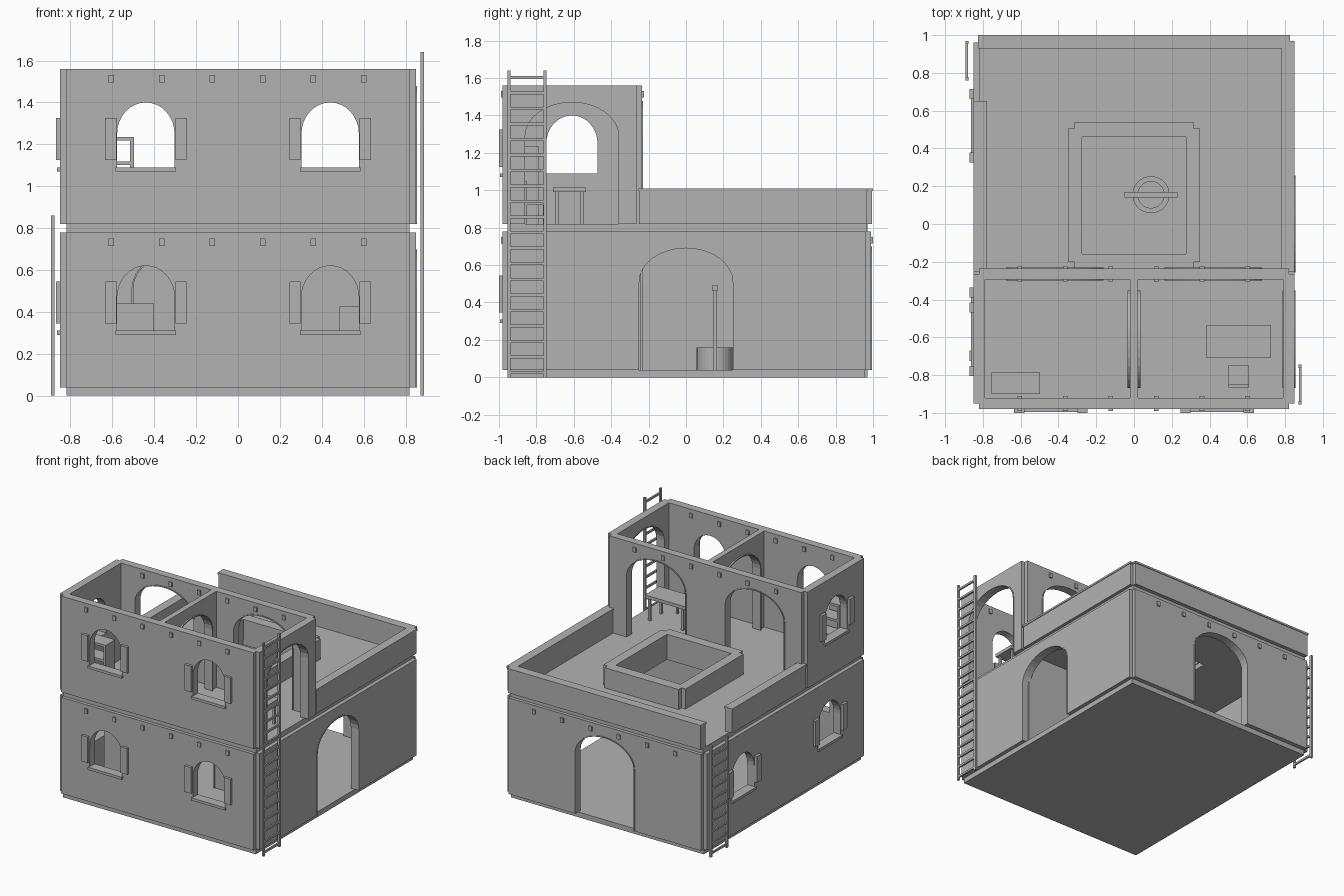
import bpy, bmesh, math
from mathutils import Vector

if "Cube" in bpy.data.objects:
    bpy.data.objects.remove(bpy.data.objects["Cube"], do_unlink=True)

clay = bpy.data.materials.new("grey_clay")
clay.use_nodes = True
grey = (0.45, 0.45, 0.45, 1)
clay.diffuse_color = grey
clay.node_tree.nodes["Principled BSDF"].inputs["Base Color"].default_value = grey


def finish(name, bm):
    bmesh.ops.recalc_face_normals(bm, faces=bm.faces)
    mesh = bpy.data.meshes.new(name)
    bm.to_mesh(mesh)
    bm.free()
    mesh.materials.append(clay)
    ob = bpy.data.objects.new(name, mesh)
    bpy.context.collection.objects.link(ob)
    return ob


def box(name, x0, x1, y0, y1, z0, z1):
    bm = bmesh.new()
    bmesh.ops.create_cube(bm, size=1)
    for v in bm.verts:
        v.co = Vector(((x0, x1)[v.co.x > 0], (y0, y1)[v.co.y > 0], (z0, z1)[v.co.z > 0]))
    return finish(name, bm)


def arch(name, axis, pos, depth, mid, half, z0, top, rise):
    """Arched prism running along an axis, centred at pos."""
    spring = top - rise
    outline = [(mid - half, z0)]
    for i in range(17):
        a = math.pi * (1 - i / 16)
        outline.append((mid + half * math.cos(a), spring + rise * math.sin(a)))
    outline.append((mid + half, z0))
    bm = bmesh.new()
    place = (lambda u, d, z: (d, u, z)) if axis == 'x' else (lambda u, d, z: (u, d, z))
    face = bm.faces.new([bm.verts.new(place(u, pos - depth, z)) for u, z in outline])
    new = bmesh.ops.extrude_face_region(bm, geom=[face])
    moved = [g for g in new["geom"] if isinstance(g, bmesh.types.BMVert)]
    bmesh.ops.translate(bm, verts=moved, vec=place(0, 2 * depth, 0))
    return finish(name, bm)


def cut(ob, *cutters):
    """Subtract the cutters from an object and discard them."""
    for c in cutters:
        mod = ob.modifiers.new("opening", 'BOOLEAN')
        mod.operation, mod.solver, mod.object = 'DIFFERENCE', 'EXACT', c
    graph = bpy.context.evaluated_depsgraph_get()
    ob.data = bpy.data.meshes.new_from_object(ob.evaluated_get(graph))
    ob.modifiers.clear()
    for c in cutters:
        bpy.data.objects.remove(c, do_unlink=True)


def doorway(wall, axis, pos, mid, floor):
    """Cut a tall arch and line it with a thin raised surround."""
    args = (axis, pos, 0.1, mid, 0.25, floor - 0.1, floor + 0.65, 0.18)
    cut(wall, arch("cutter", *args))
    trim = arch(wall.name + "_arch_trim", axis, pos, 0.034, mid, 0.258, floor, floor + 0.658, 0.188)
    cut(trim, arch("cutter", *args))


def window(wall, axis, pos, mid, floor):
    """Cut an arched window; add a sill and a pair of open shutters outside."""
    cut(wall, arch("cutter", axis, pos, 0.1, mid, 0.137, floor + 0.27, floor + 0.58, 0.15))
    face = pos - 0.03

    def fitting(name, u0, u1, out, z0, z1, inner=0.0):
        if axis == 'x':
            box(name, face - out, face + inner, u0, u1, z0, z1)
        else:
            box(name, u0, u1, face - out, face + inner, z0, z1)
    fitting(wall.name + "_sill", mid - 0.145, mid + 0.145, 0.014, floor + 0.25, floor + 0.27, 0.06)
    for s in (-1, 1):
        u = mid + s * 0.168
        fitting(wall.name + "_shutter", u - 0.027, u + 0.027, 0.02, floor + 0.305, floor + 0.505)


# Plinth and the slab between storeys, with an open light well
box("plinth", -0.82, 0.82, -0.955, 0.955, 0, 0.04)
slab = box("upper_floor", -0.82, 0.82, -0.955, 0.965, 0.78, 0.82)
cut(slab, box("cutter", -0.28, 0.275, -0.16, 0.46, 0.7, 0.9))

# Walls of each storey: the lower is deep, the upper covers the front only
for level, floor, back in (("lower", 0.04, 0.96), ("upper", 0.82, -0.265)):
    top = floor + 0.74
    front = box(level + "_front_wall", -0.82, 0.82, -0.98, -0.92, floor, top)
    rear = box(level + "_back_wall", -0.82, 0.82, back - 0.03, back + 0.03, floor, top)
    left = box(level + "_right_wall", -0.85, -0.79, -0.95, back, floor, top)
    right = box(level + "_left_wall", 0.79, 0.85, -0.95, back, floor, top)
    for x in (-0.44, 0.44):
        window(front, 'y', -0.95, x, floor)
    if level == "lower":
        window(left, 'x', -0.82, -0.53, floor)
        window(left, 'x', -0.82, 0.52, floor)
        doorway(rear, 'y', back, 0, floor)
        doorway(right, 'x', 0.82, 0, floor)
        inner = box("lower_inner_wall", -0.8, 0.8, -0.29, -0.24, floor, top)
        doorway(inner, 'y', -0.265, -0.25, floor)
    else:
        window(left, 'x', -0.82, -0.61, floor)
        for x in (-0.42, 0.42):
            doorway(rear, 'y', back, x, floor)
        doorway(right, 'x', 0.82, -0.61, floor)
        inner = box("upper_partition", -0.022, 0.022, -0.93, -0.28, floor, top)
        doorway(inner, 'x', 0, -0.61, floor)
    # Beam ends poking through front and back walls
    for i in range(6):
        x = -0.605 + i * 0.241
        for y in (-0.95, back):
            box(level + "_beam_end", x - 0.013, x + 0.013, y - 0.04, y + 0.04, top - 0.065, top - 0.03)

# Terrace parapets with slim caps; gap at the back corner for the ladder
for side, b in (("back", (-0.82, 0.82, 0.935, 0.995)),
                ("left", (0.785, 0.845, -0.25, 0.965)),
                ("right", (-0.845, -0.785, -0.25, 0.645))):
    box(side + "_parapet", *b, 0.82, 1.0)
    box(side + "_parapet_cap", b[0] - 0.005, b[1] + 0.005, b[2] - 0.005, b[3] + 0.005, 0.995, 1.01)

# Low wall around the light well
for x in (-0.35, 0.275):
    box("light_well_side", x, x + 0.075, -0.2, 0.505, 0.82, 0.975)
for y in (-0.24, 0.46):
    box("light_well_end", -0.315, 0.315, y, y + 0.08, 0.82, 0.975)

# Ladders leaning flat against the side walls
for name, x, y, height, rungs in (("tall_ladder", 0.88, -0.85, 1.64, 20),
                                  ("short_ladder", -0.885, 0.865, 0.86, 10)):
    for s in (-1, 1):
        r = y + s * 0.096
        box(name + "_rail", x - 0.008, x + 0.008, r - 0.009, r + 0.009, 0, height)
    for i in range(rungs):
        z = 0.026 + i * 0.083
        box(name + "_rung", x - 0.006, x + 0.006, y - 0.09, y + 0.09, z - 0.008, z + 0.008)

# Courtyard water well with posts and crossbar
bm = bmesh.new()
bmesh.ops.create_cone(bm, cap_ends=True, segments=32, radius1=0.098, radius2=0.098, depth=0.12)
bmesh.ops.translate(bm, verts=bm.verts, vec=(0.09, 0.155, 0.1))
well = finish("water_well", bm)
bm = bmesh.new()
bmesh.ops.create_cone(bm, cap_ends=True, segments=32, radius1=0.07, radius2=0.07, depth=0.12)
bmesh.ops.translate(bm, verts=bm.verts, vec=(0.09, 0.155, 0.13))
cut(well, finish("cutter", bm))
for x in (-0.02, 0.2):
    box("water_well_post", x - 0.011, x + 0.011, 0.144, 0.166, 0.04, 0.46)
box("water_well_crossbar", -0.05, 0.23, 0.14, 0.17, 0.46, 0.49)


def legs(name, x0, x1, y0, y1, top, w):
    for x in (x0, x1 - w):
        for y in (y0, y1 - w):
            box(name + "_leg", x, x + w, y, y + w, 0.82, top)


# Upper room furniture: table, chair and open shelf
box("table_top", 0.385, 0.725, -0.71, -0.535, 0.99, 1.015)
legs("table", 0.405, 0.705, -0.7, -0.545, 0.99, 0.018)
box("chair_seat", 0.5, 0.61, -0.865, -0.75, 0.92, 0.935)
legs("chair", 0.5, 0.61, -0.865, -0.75, 0.92, 0.014)
box("chair_back", 0.5, 0.61, -0.865, -0.85, 0.935, 1.05)
for x in (-0.755, -0.515):
    box("shelf_side", x, x + 0.018, -0.9, -0.785, 0.82, 1.235)
for z in (0.84, 0.97, 1.1, 1.217):
    box("shelf_board", -0.755, -0.5, -0.9, -0.785, z, z + 0.018)

# Lower room cupboards
box("wide_cupboard", -0.72, -0.4, -0.6, -0.4, 0.04, 0.44)
box("small_cupboard", 0.485, 0.75, -0.6, -0.4, 0.04, 0.425)
